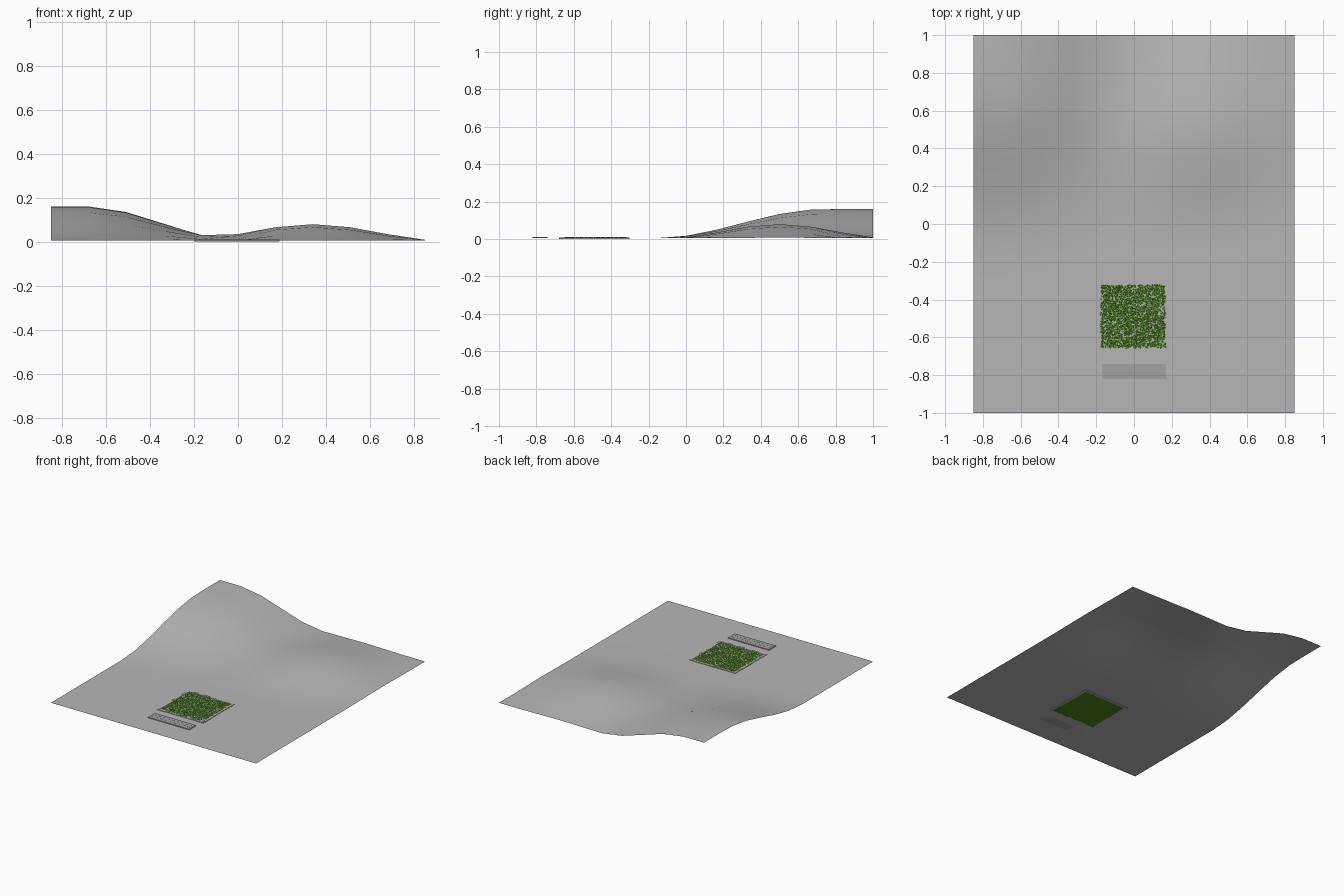
import bpy, bmesh, math, random
from mathutils import Vector

if "Cube" in bpy.data.objects:
    bpy.data.objects.remove(bpy.data.objects["Cube"])

random.seed(4)
BASE = 0.004  # level of the flat ground
GREY = (0.47, 0.47, 0.47, 1)


def make_mesh(name, bm, color):
    me = bpy.data.meshes.new(name)
    bm.to_mesh(me)
    bm.free()
    ob = bpy.data.objects.new(name, me)
    bpy.context.collection.objects.link(ob)
    mat = bpy.data.materials.new(name + "_colour")
    mat.diffuse_color = color
    mat.use_nodes = True
    mat.node_tree.nodes["Principled BSDF"].inputs["Base Color"].default_value = mat.diffuse_color
    me.materials.append(mat)
    return ob


def add_box(bm, x0, x1, y0, y1, z0, z1):
    verts = bmesh.ops.create_cube(bm, size=1)["verts"]
    for v in verts:
        v.co = Vector(((x0 + x1) / 2 + v.co.x * (x1 - x0),
                       (y0 + y1) / 2 + v.co.y * (y1 - y0),
                       (z0 + z1) / 2 + v.co.z * (z1 - z0)))


def ease(a, b, v):
    t = min(1, max(0, (v - a) / (b - a)))
    return (1 - math.cos(math.pi * t)) / 2


def height(x, y):
    ridge = 0.156 * (1 - ease(-0.7, 0.02, x)) * ease(-0.17, 0.75, y)
    hill = 0.075 * (1 - ease(0, 0.6, math.hypot(x - 0.34, y - 0.5)))
    return BASE + ridge + hill


# Rolling terrain sheet: ridge at back left, round hill at back right
bm = bmesh.new()
bmesh.ops.create_grid(bm, x_segments=10, y_segments=12, size=1)
for v in bm.verts:
    v.co.x *= 0.85
    v.co.z = height(v.co.x, v.co.y)
for f in bm.faces:
    f.smooth = True
make_mesh("terrain", bm, GREY)

# Bed outline
X0, X1, Y0, Y1 = -0.18, 0.17, -0.66, -0.32

# Stone edging of irregular blocks around the bed
bm = bmesh.new()
w = 0.016


def edging(start, end, place):
    p = start
    while p < end - 0.001:
        q = min(end, p + random.uniform(0.03, 0.05))
        if end - q < 0.015:
            q = end
        place(p, q, random.uniform(-0.002, 0.002), BASE + random.uniform(0.003, 0.005))
        p = q


for y in (Y0 - w, Y1):
    edging(X0 - w, X1 + w, lambda p, q, j, t, y=y: add_box(bm, p, q, y + j, y + w + j, 0, t))
for x in (X0 - w, X1):
    edging(Y0, Y1, lambda p, q, j, t, x=x: add_box(bm, x + j, x + w + j, p, q, 0, t))
make_mesh("stone_edging", bm, GREY)

# Green underside of the bed
bm = bmesh.new()
add_box(bm, X0, X1, Y0, Y1, 0.0005, 0.002)
make_mesh("grass_bed", bm, (0.07, 0.25, 0.01, 1))

# Short leaning grass blades in two shades
for name, count, col in (("grass_dark", 1500, (0.07, 0.25, 0.01, 1)),
                         ("grass_light", 1300, (0.10, 0.32, 0.02, 1))):
    bm = bmesh.new()
    for _ in range(count):
        a = random.uniform(0, 2 * math.pi)
        d = Vector((math.cos(a), math.sin(a), 0))
        s = Vector((-d.y, d.x, 0)) * 0.0035
        root = Vector((random.uniform(X0 + .006, X1 - .006),
                       random.uniform(Y0 + .006, Y1 - .006), 0.002))
        mid = root + d * 0.005 + Vector((0, 0, 0.005))
        tip = root + d * 0.013 + Vector((0, 0, random.uniform(0.005, 0.008)))
        pts = [bm.verts.new(p) for p in (root - s, root + s, mid + s, tip, mid - s)]
        bm.faces.new((pts[0], pts[1], pts[2], pts[4]))
        bm.faces.new((pts[4], pts[2], pts[3]))
    make_mesh(name, bm, col)

# Low slab in front of the bed, made of three boards on a base
bm = bmesh.new()
add_box(bm, -0.17, 0.17, -0.82, -0.74, BASE, 0.0065)
for i in range(3):
    y = -0.82 + i * 0.027
    add_box(bm, -0.17, 0.17, y, y + 0.026, 0.0065, 0.010)
make_mesh("front_slab", bm, (0.36, 0.36, 0.36, 1))
